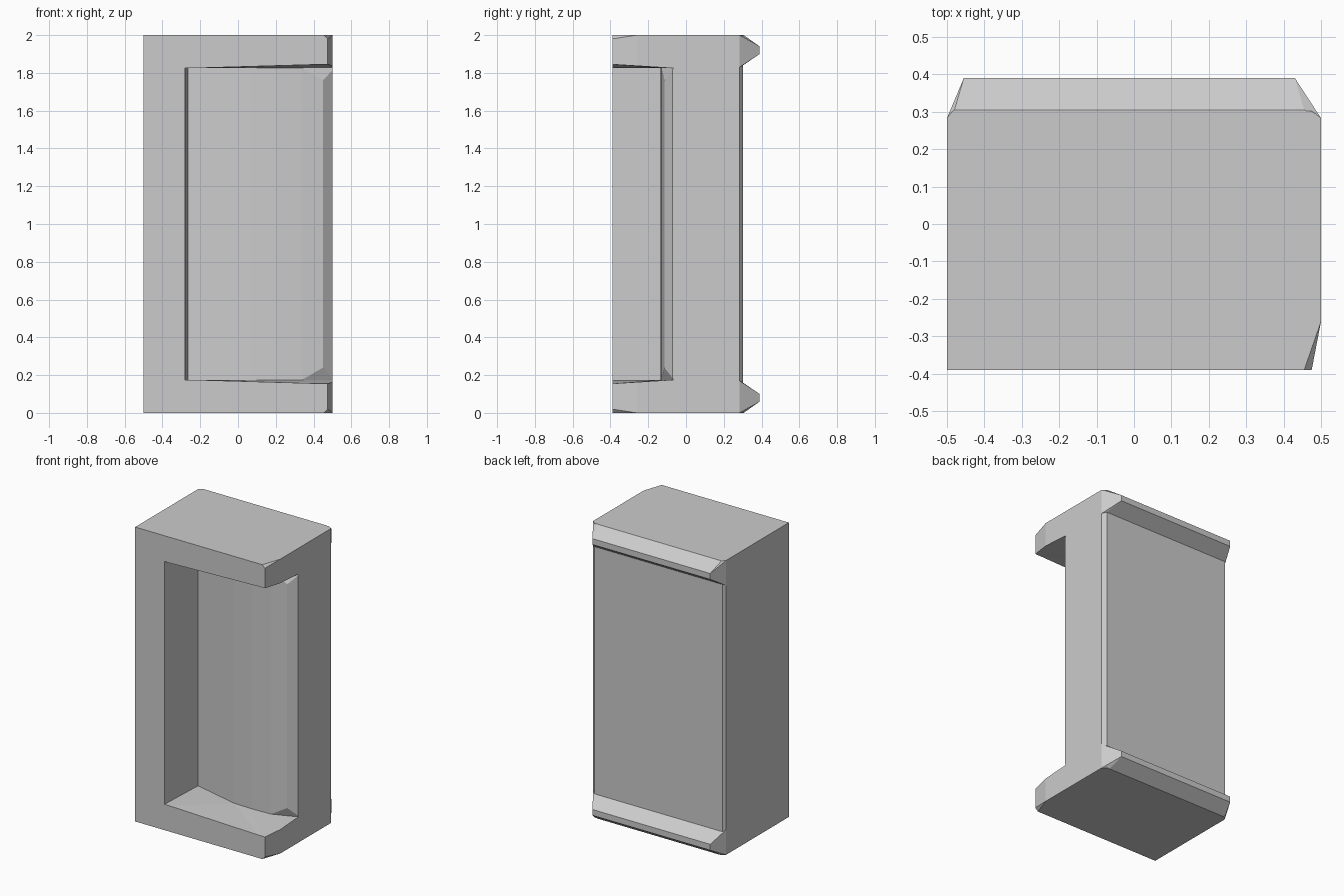
import bpy, bmesh

if "Cube" in bpy.data.objects:
    bpy.data.objects.remove(bpy.data.objects["Cube"])


def new_object(name, bm):
    bmesh.ops.recalc_face_normals(bm, faces=bm.faces)
    mesh = bpy.data.meshes.new(name)
    bm.to_mesh(mesh)
    bm.free()
    ob = bpy.data.objects.new(name, mesh)
    bpy.context.collection.objects.link(ob)
    return ob


def flip_z(points):
    return [(x, y, 2 - z) for x, y, z in points]


def hull(name, points):
    bm = bmesh.new()
    for p in points:
        bm.verts.new(p)
    result = bmesh.ops.convex_hull(bm, input=bm.verts[:])
    loose = [v for v in bm.verts if not v.link_faces]
    bmesh.ops.delete(bm, geom=loose, context='VERTS')
    bmesh.ops.dissolve_limit(bm, angle_limit=0.01, verts=bm.verts[:], edges=bm.edges[:])
    return new_object(name, bm)


def combine(target, tool, operation):
    tool.hide_render = True
    mod = target.modifiers.new(tool.name, 'BOOLEAN')
    mod.operation = operation
    mod.solver = 'EXACT'
    mod.object = tool
    bpy.context.view_layer.objects.active = target
    bpy.ops.object.modifier_apply(modifier=mod.name)
    bpy.data.objects.remove(tool)


# Main block with a clipped front right corner and bevelled back edges
block = [(-.5, -.39, 2), (.455, -.39, 2), (.475, -.39, 1.98), (.5, -.26, 2),
         (.5, .283, 2), (.475, .302, 2), (-.485, .302, 2), (-.5, .283, 2)]
body = hull("frame_body", block + flip_z(block))

# Back ridges at top and bottom, with tapered ends
ridge = [(-.5, .283, 2), (.5, .283, 2), (-.48, .305, 2), (.455, .305, 2),
         (-.455, .39, 1.94), (.43, .39, 1.94), (-.455, .39, 1.9), (.43, .39, 1.9),
         (-.5, .283, 1.83), (.5, .283, 1.83), (-.485, .302, 1.84), (.475, .302, 1.84),
         (-.4, .15, 1.95), (.4, .15, 1.95), (-.4, .15, 1.88), (.4, .15, 1.88)]
for name, pts in (("top_ridge", ridge), ("bottom_ridge", flip_z(ridge))):
    combine(body, hull(name, pts), 'UNION')

# Front recess: gently bulging floor, open on the right side
plan = [(-.28, -.42, .175), (-.28, -.39, .175), (-.265, -.05, .175), (.06, -.13, .175),
        (.2, -.135, .175), (.34, -.13, .175), (.45, -.115, .24), (.51, -.063, .175),
        (.56, -.063, .175), (.56, -.27, .161), (.56, -.42, .153), (.475, -.42, .153)]
BULGE = 6  # this column stops short, leaving a small corner facet
bm = bmesh.new()
low = [bm.verts.new(p) for p in plan]
high = [bm.verts.new(p) for p in flip_z(plan)]
n = len(plan)
for i in range(n):
    j = (i + 1) % n
    bm.faces.new((low[i], low[j], high[j], high[i]))
ends = []
for ring in (low, high):
    ends.append(bm.faces.new([v for i, v in enumerate(ring) if i != BULGE]))
    bm.faces.new(ring[BULGE - 1:BULGE + 2])
bmesh.ops.triangulate(bm, faces=ends)
combine(body, new_object("recess_cutter", bm), 'DIFFERENCE')
